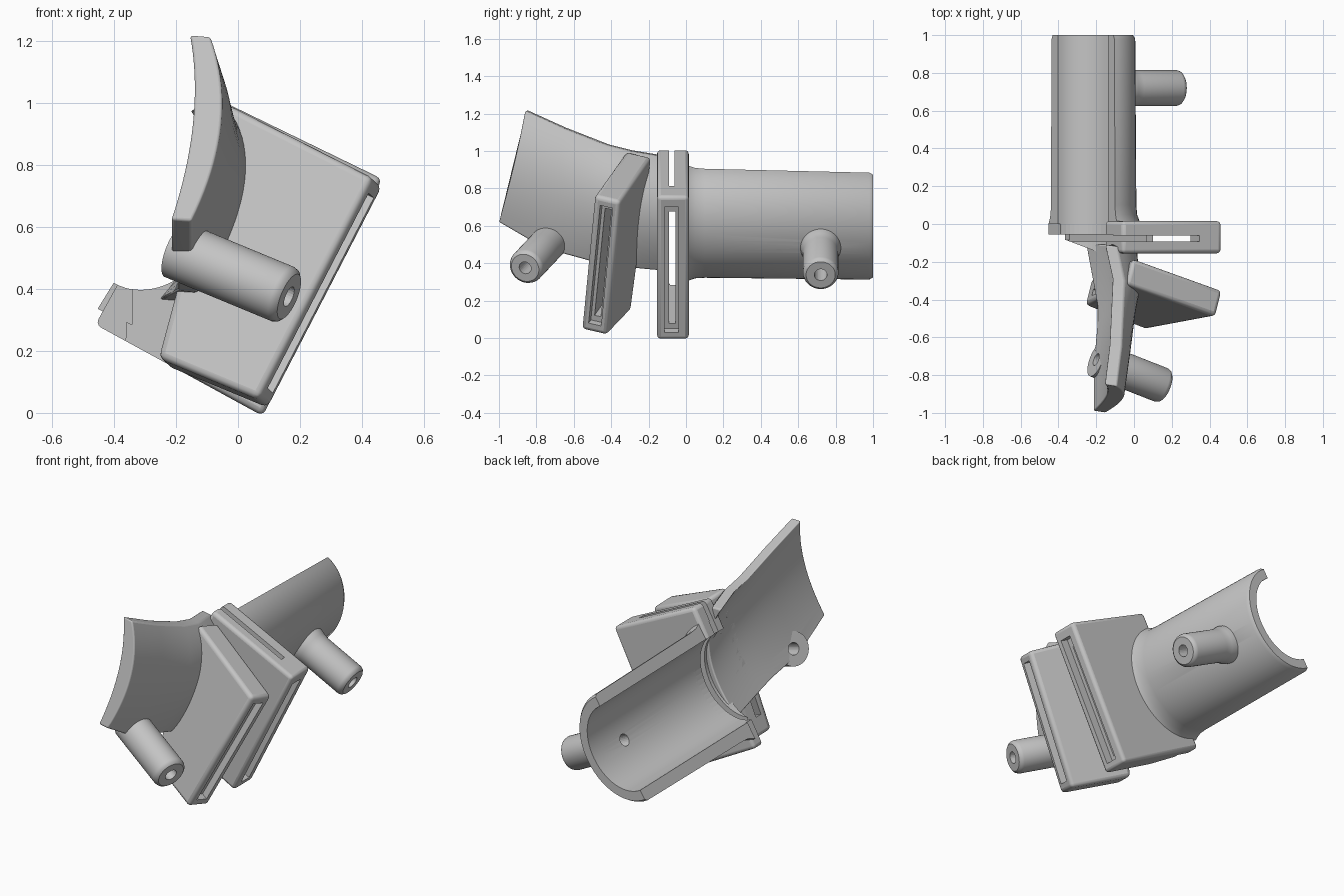
import bpy, bmesh, math
from mathutils import Vector as V

if "Cube" in bpy.data.objects:
    bpy.data.objects.remove(bpy.data.objects["Cube"])

grey = bpy.data.materials.new("plain_grey")
grey.use_nodes = True
grey.diffuse_color = (0.55, 0.55, 0.55, 1)
grey.node_tree.nodes["Principled BSDF"].inputs["Base Color"].default_value = (0.55, 0.55, 0.55, 1)


def loft(name, rings):
    """Closed solid through a list of equal-sized point loops."""
    bm = bmesh.new()
    loops = [[bm.verts.new(p) for p in ring] for ring in rings]
    n = len(loops[0])
    for a, b in zip(loops, loops[1:]):
        for i in range(n):
            j = (i + 1) % n
            bm.faces.new((a[i], a[j], b[j], b[i]))
    bm.faces.new(loops[0])
    bm.faces.new(loops[-1])
    bmesh.ops.recalc_face_normals(bm, faces=bm.faces)
    mesh = bpy.data.meshes.new(name)
    bm.to_mesh(mesh)
    bm.free()
    ob = bpy.data.objects.new(name, mesh)
    bpy.context.collection.objects.link(ob)
    ob.data.materials.append(grey)
    return ob


def slab(name, corners, offset):
    ring = [V(p) for p in corners]
    return loft(name, [ring, [p + V(offset) for p in ring]])


def lathe(name, base, axis, profile, steps=40):
    """Turn (radius, distance) pairs around an axis."""
    axis = V(axis).normalized()
    side = axis.orthogonal().normalized()
    other = axis.cross(side)
    turn = [2 * math.pi * i / steps for i in range(steps)]
    return loft(name, [[V(base) + axis * d + (side * math.cos(t) + other * math.sin(t)) * r
                        for t in turn] for r, d in profile])


def bevel(ob, width):
    m = ob.modifiers.new("rounded_edges", "BEVEL")
    m.width, m.segments = width, 3


def cut(ob, *cutters):
    for c in cutters:
        m = ob.modifiers.new("cut", "BOOLEAN")
        m.object, m.operation, m.solver = c, "DIFFERENCE", "EXACT"
        c.hide_render = True
        c.hide_set(True)


def smooth(ob):
    bpy.ops.object.select_all(action="DESELECT")
    ob.select_set(True)
    bpy.context.view_layer.objects.active = ob
    bpy.ops.object.shade_smooth_by_angle(angle=math.radians(35))


# Frame of the rear half: out points along the post, up along the flange
out, up, back = V((0.894, 0, -0.447)), V((0.447, 0, 0.894)), V((0, 1, 0))
centre = V((-0.31, 0, 0.615))


def rear_box(name, u0, u1, v0, v1, y0, y1):
    pts = [centre + out * u + up * v + back * y0
           for u, v in ((u0, v0), (u1, v0), (u1, v1), (u0, v1))]
    return slab(name, pts, back * (y1 - y0))


# Rear half pipe: half-oval section, flared where it meets its flange
chord, bulge = V((0.525, 0, 0.85)), V((0.85, 0, -0.525))


def rear_arc(y, half, depth, steps=28):
    mid = V((-0.27, y, 0.632 - 0.018 * y))
    ts = [math.pi * i / steps for i in range(steps + 1)]
    return [mid + chord * half * math.cos(t) + bulge * depth * math.sin(t) for t in ts]


def rear_ring(y, grow):
    return rear_arc(y, 0.32 + grow, 0.263 + grow) + rear_arc(y, 0.25, 0.2)[::-1]


rear_pipe = loft("rear_half_pipe", [rear_ring(y, g) for y, g in (
    (0, 0.028), (0.02, 0.018), (0.05, 0.007), (0.1, 0.003), (0.98, -0.003), (1, -0.015))])

# Rear flange with its gate slot
rear_flange = slab("rear_flange", ((-0.46, -0.155, 0.285), (0.08, -0.155, -0.01),
                                   (0.465, -0.155, 0.755), (-0.06, -0.155, 1.01)), back * 0.17)
bevel(rear_flange, 0.02)
bore = loft("rear_bore_cutter", [rear_arc(y, 0.25, 0.2) + [p - bulge * 0.4 for p in (
    rear_arc(y, 0.25, 0.2)[-1], rear_arc(y, 0.25, 0.2)[0])] for y in (-0.3, 0.3)])
gate = rear_box("rear_gate_cutter", -1, 0.7, -0.31, 0.36, -0.092, -0.056)
gate_mouth = rear_box("rear_gate_mouth_cutter", 0.58, 0.7, -0.34, 0.41, -0.115, -0.04)
gate_end = rear_box("rear_gate_end_cutter", -1, 0.5, 0.3, 0.7, -0.092, -0.062)
gate_lip = rear_box("rear_gate_lip_cutter", -1, 0.12, -0.7, 0, -0.085, -0.055)
trim = slab("rear_trim_cutter", ((-0.4, -0.07, -0.2), (-0.16, -0.16, -0.2),
                                 (-0.2, -0.4, -0.2), (-0.8, -0.4, -0.2), (-0.8, -0.07, -0.2)), (0, 0, 2))
cut(rear_flange, bore, gate, gate_mouth, gate_end, gate_lip, trim)

# Rear post with a through hole
post_shape = ((0.108, 0.25), (0.108, 0.3), (0.1, 0.325), (0.095, 0.36),
              (0.095, 0.595), (0.09, 0.61), (0.078, 0.62))
rear_base = centre + back * 0.72
rear_post = lathe("rear_post", rear_base, out, post_shape)
rear_hole = lathe("rear_hole_cutter", rear_base, out, ((0.034, 0.1), (0.034, 0.8)), 24)
cut(rear_post, rear_hole)
cut(rear_pipe, rear_hole)

# Front shell: shallow arcs from top, middle and bottom points of each section
sections = [[V(p) for p in s] for s in (
    ((-0.09, -0.12, 0.97), (0.01, -0.12, 0.68), (-0.19, -0.12, 0.36)),
    ((-0.05, -0.3, 1.0), (0.03, -0.35, 0.74), (-0.13, -0.44, 0.39)),
    ((-0.055, -0.42, 1.03), (0.005, -0.47, 0.76), (-0.13, -0.54, 0.42)),
    ((-0.065, -0.65, 1.12), (-0.025, -0.69, 0.84), (-0.15, -0.76, 0.48)),
    ((-0.09, -0.86, 1.215), (-0.055, -0.92, 0.93), (-0.15, -1.0, 0.62)))]


def arc(s, steps=20):
    a, m, b = s
    mid = 2 * m - (a + b) / 2
    ts = [i / steps for i in range(steps + 1)]
    return [a * (1 - t) ** 2 + mid * 2 * t * (1 - t) + b * t * t for t in ts]


def inner_arc(s):
    wall = V((-0.065, 0.01, 0.005))
    return arc([s[0] + wall, s[1] + wall * 1.4, s[2] + wall])


front_pipe = loft("front_half_pipe", [arc(s) + inner_arc(s)[::-1] for s in sections])
bevel(front_pipe, 0.008)
hollow = loft("front_hollow_cutter", [inner_arc(s) + [s[2] + V((-0.5, 0, 0)), s[0] + V((-0.5, 0, 0.1))]
                                      for s in sections])

# Front flange, swung away from the rear one
normal = V((0.235, 0.95, -0.22))
corners = [V(p) for p in ((0.435, -0.49, 0.76), (0.065, -0.56, 0.045),
                          (-0.26, -0.43, 0.18), (-0.04, -0.32, 1.0))]
front_flange = slab("front_flange", corners, normal * 0.145)
bevel(front_flange, 0.022)
top_out, low_out, top_in = corners[0], corners[1], corners[3]
inward = (top_in - top_out).normalized()


def front_slot(name, margin, depth, near, width):
    a = top_out.lerp(low_out, margin) + normal * near
    b = top_out.lerp(low_out, 1 - margin) + normal * near
    return slab(name, [a - inward * 0.1, b - inward * 0.1, b + inward * depth, a + inward * depth],
                normal * width)


cut(front_flange, hollow, front_slot("front_gate_cutter", 0.1, 0.8, 0.055, 0.035),
    front_slot("front_gate_mouth_cutter", 0.06, 0.04, 0.037, 0.07))

# Front post with a through hole
aim = V((0.87, -0.34, -0.36)).normalized()
tip = V((0.165, -0.86, 0.375))
front_post = lathe("front_post", tip - aim * 0.62, aim, ((0.095, 0.2),) + post_shape[3:])
front_hole = lathe("front_hole_cutter", tip - aim * 0.62, aim, ((0.034, 0.05), (0.034, 0.8)), 24)
cut(front_post, front_hole)
cut(front_pipe, front_hole)

for ob in (rear_pipe, rear_flange, rear_post, front_pipe, front_flange, front_post):
    smooth(ob)
